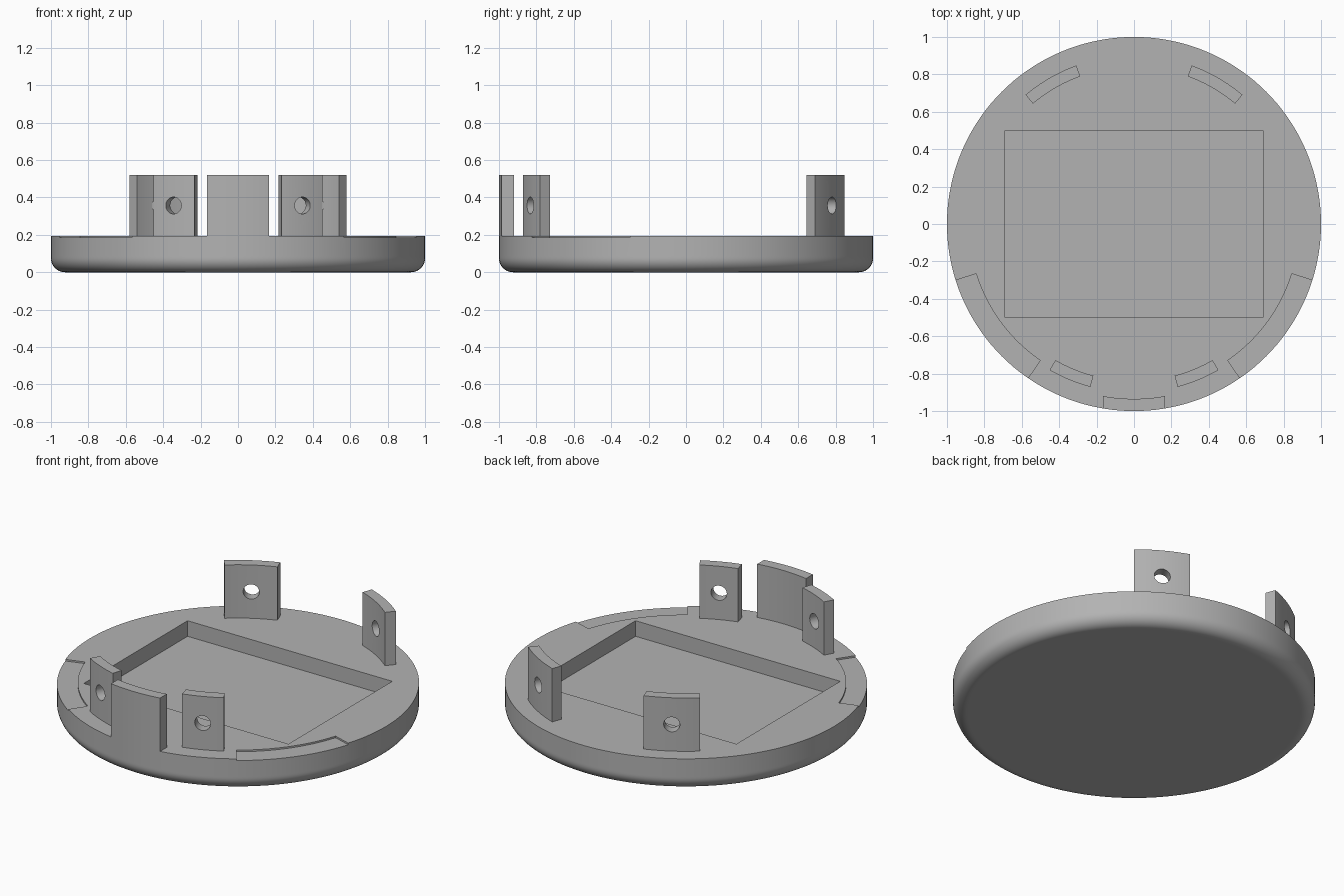
import bpy, bmesh, math

if "Cube" in bpy.data.objects:
    bpy.data.objects.remove(bpy.data.objects["Cube"], do_unlink=True)

TOP, TAB_TOP, FILLET = 0.195, 0.52, 0.075
FLOOR = 0.1
RECESS = 0.01
SEGMENTS = 144

grey = bpy.data.materials.new("plain grey")
grey.use_nodes = True
colour = (0.45, 0.45, 0.45, 1)
grey.diffuse_color = colour
grey.node_tree.nodes["Principled BSDF"].inputs["Base Color"].default_value = colour


def add_object(name, bm):
    bmesh.ops.recalc_face_normals(bm, faces=bm.faces[:])
    mesh = bpy.data.meshes.new(name)
    bm.to_mesh(mesh)
    bm.free()
    mesh.materials.append(grey)
    obj = bpy.data.objects.new(name, mesh)
    bpy.context.collection.objects.link(obj)
    return obj


def prism(name, outline, z0, z1):
    """Extrude a closed plan outline from z0 to z1."""
    bm = bmesh.new()
    face = bm.faces.new([bm.verts.new((x, y, z0)) for x, y in outline])
    moved = bmesh.ops.extrude_face_region(bm, geom=[face])["geom"]
    verts = [v for v in moved if isinstance(v, bmesh.types.BMVert)]
    bmesh.ops.translate(bm, verts=verts, vec=(0, 0, z1 - z0))
    return add_object(name, bm)


def sector(r0, r1, start, end, steps=16):
    """Plan outline of a ring sector, angles in degrees from +x."""
    angles = [math.radians(start + (end - start) * i / steps) for i in range(steps + 1)]
    outer = [(r1 * math.cos(a), r1 * math.sin(a)) for a in angles]
    inner = [(r0 * math.cos(a), r0 * math.sin(a)) for a in reversed(angles)]
    return outer + inner


def cut(obj, cutter):
    mod = obj.modifiers.new("cut", "BOOLEAN")
    mod.operation, mod.solver, mod.object = "DIFFERENCE", "EXACT", cutter
    activate(obj)
    bpy.ops.object.modifier_apply(modifier=mod.name)
    bpy.data.objects.remove(cutter, do_unlink=True)


def activate(obj):
    bpy.ops.object.select_all(action="DESELECT")
    obj.select_set(True)
    bpy.context.view_layer.objects.active = obj


def smooth(obj):
    activate(obj)
    bpy.ops.object.shade_smooth_by_angle(angle=math.radians(30))


# Round base with a filleted lower edge
profile = [(1 - FILLET - 0.01, 0)]
for i in range(11):
    a = math.radians(9 * i)
    profile.append((1 - FILLET + FILLET * math.sin(a), FILLET - FILLET * math.cos(a)))
profile += [(1, FILLET + 0.01), (1, TOP)]
bm = bmesh.new()
rings = []
for r, z in profile:
    rings.append([bm.verts.new((r * math.cos(t), r * math.sin(t), z))
                  for t in (math.tau * i / SEGMENTS for i in range(SEGMENTS))])
for low, high in zip(rings, rings[1:]):
    for i in range(SEGMENTS):
        j = (i + 1) % SEGMENTS
        bm.faces.new((low[i], low[j], high[j], high[i]))
bm.faces.new(rings[0])
bm.faces.new(rings[-1])
base = add_object("base", bm)

# Rectangular pocket and two shallow rim recesses
pocket = [(-0.69, -0.5), (0.69, -0.5), (0.69, 0.5), (-0.69, 0.5)]
cut(base, prism("pocket_cutter", pocket, FLOOR, TOP + 0.1))
for start in (-55.5, -162.5):
    outline = sector(0.885, 1.1, start, start + 38)
    cut(base, prism("recess_cutter", outline, TOP - RECESS, TOP + 0.1))
smooth(base)

# Solid front tab with parallel sides
xs = [0.165 * i / 8 for i in range(-8, 9)]
outline = [(x, -math.sqrt(1 - x * x)) for x in xs]
outline += [(x, -math.sqrt(0.935 ** 2 - x * x)) for x in reversed(xs)]
smooth(prism("front_tab", outline, TOP, TAB_TOP))

# Four curved clips, each with a radial round hole
clips = {"front_left_clip": (-67.5, 15), "front_right_clip": (-112.5, 15),
         "back_left_clip": (60, 20), "back_right_clip": (120, 20)}
for name, (middle, width) in clips.items():
    outline = sector(0.84, 0.902, middle - width / 2, middle + width / 2)
    clip = prism(name, outline, TOP, TAB_TOP)
    a = math.radians(middle)
    bpy.ops.mesh.primitive_cylinder_add(
        vertices=40, radius=0.045, depth=0.3,
        location=(0.87 * math.cos(a), 0.87 * math.sin(a), 0.357),
        rotation=(0, math.pi / 2, a))
    hole = bpy.context.object
    hole.data.materials.append(grey)
    cut(clip, hole)
    smooth(clip)
